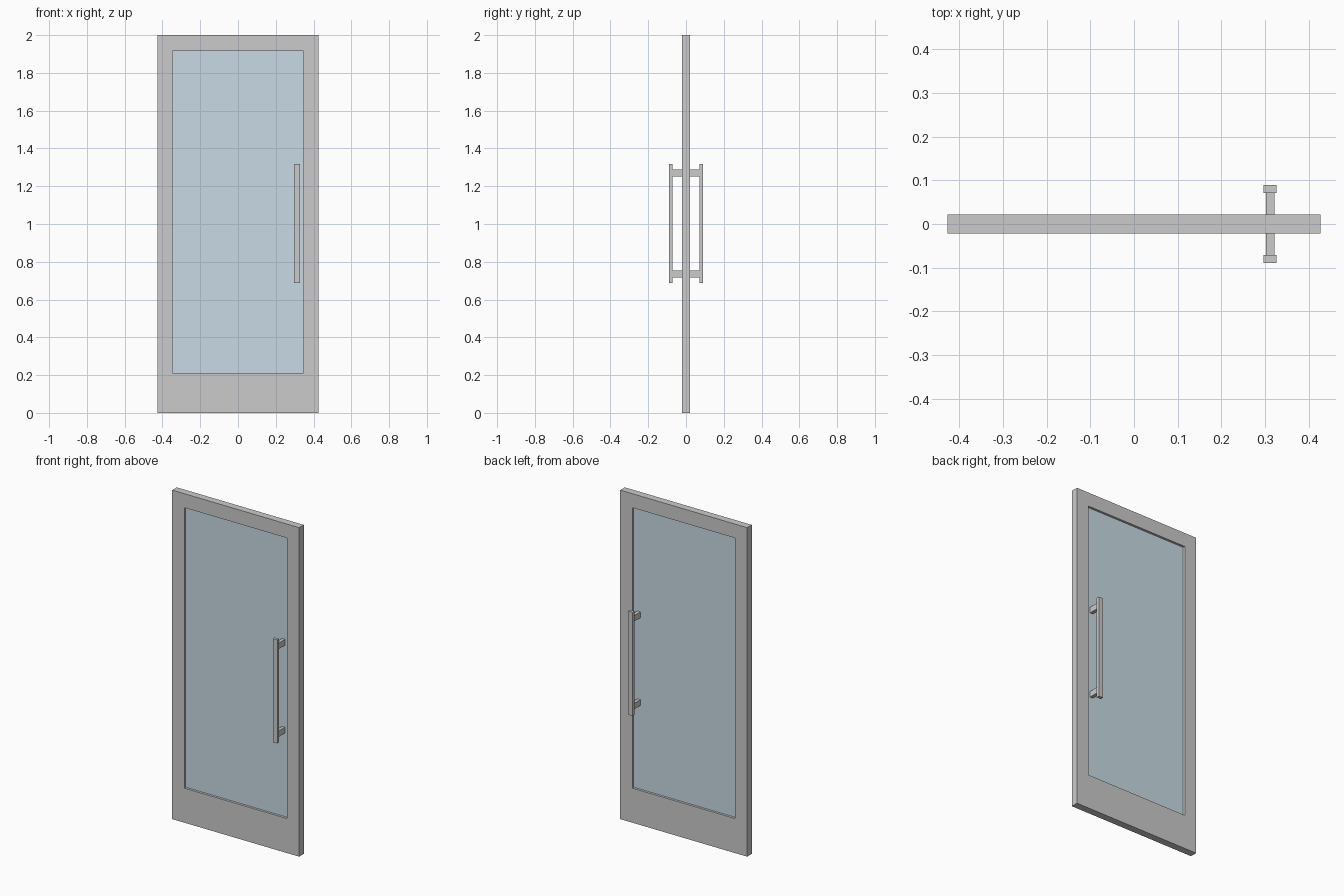
import bpy, bmesh

if "Cube" in bpy.data.objects:
    bpy.data.objects.remove(bpy.data.objects["Cube"])


def box(name, x, y, z):
    """Box from (min, max) ranges on each axis."""
    bm = bmesh.new()
    bmesh.ops.create_cube(bm, size=1)
    for v in bm.verts:
        v.co = [(r[0] + r[1]) / 2 + c * (r[1] - r[0]) for r, c in zip((x, y, z), v.co)]
    return finish(name, bm)


def finish(name, bm):
    bmesh.ops.recalc_face_normals(bm, faces=bm.faces[:])
    mesh = bpy.data.meshes.new(name)
    bm.to_mesh(mesh)
    bm.free()
    obj = bpy.data.objects.new(name, mesh)
    bpy.context.collection.objects.link(obj)
    return obj


W, T = 0.427, 0.022                            # half width, half thickness
GX, GZ0, GZ1, GT = 0.346, 0.21, 1.915, 0.008   # glazed opening, half glass thickness

# Door frame: rectangular ring extruded through its thickness
bm = bmesh.new()
outer = [(-W, 0), (W, 0), (W, 2), (-W, 2)]
inner = [(-GX, GZ0), (GX, GZ0), (GX, GZ1), (-GX, GZ1)]
o = [bm.verts.new((x, -T, z)) for x, z in outer]
i = [bm.verts.new((x, -T, z)) for x, z in inner]
ring = [bm.faces.new((o[k], o[(k + 1) % 4], i[(k + 1) % 4], i[k])) for k in range(4)]
ext = bmesh.ops.extrude_face_region(bm, geom=ring, use_keep_orig=True)
new_verts = [g for g in ext["geom"] if isinstance(g, bmesh.types.BMVert)]
bmesh.ops.translate(bm, verts=new_verts, vec=(0, 2 * T, 0))
finish("door_frame", bm)

# Glass pane, recessed on both sides
glass = box("glass_pane", (-GX, GX), (-GT, GT), (GZ0, GZ1))
mat = bpy.data.materials.new("glass_blue")
mat.diffuse_color = (0.58, 0.71, 0.78, 1)
mat.use_nodes = True
mat.node_tree.nodes["Principled BSDF"].inputs["Base Color"].default_value = mat.diffuse_color
glass.data.materials.append(mat)

# Pull handles on the front and back: a bar on two posts
for side, s in (("front", -1), ("back", 1)):
    def span(a, b):
        return tuple(sorted((s * a, s * b)))
    box(f"{side}_handle_bar", (0.297, 0.327), span(0.071, 0.089), (0.687, 1.317))
    for level, z in (("lower", 0.736), ("upper", 1.27)):
        box(f"{side}_{level}_handle_post", (0.302, 0.322), span(GT, 0.071),
            (z - 0.018, z + 0.018))
